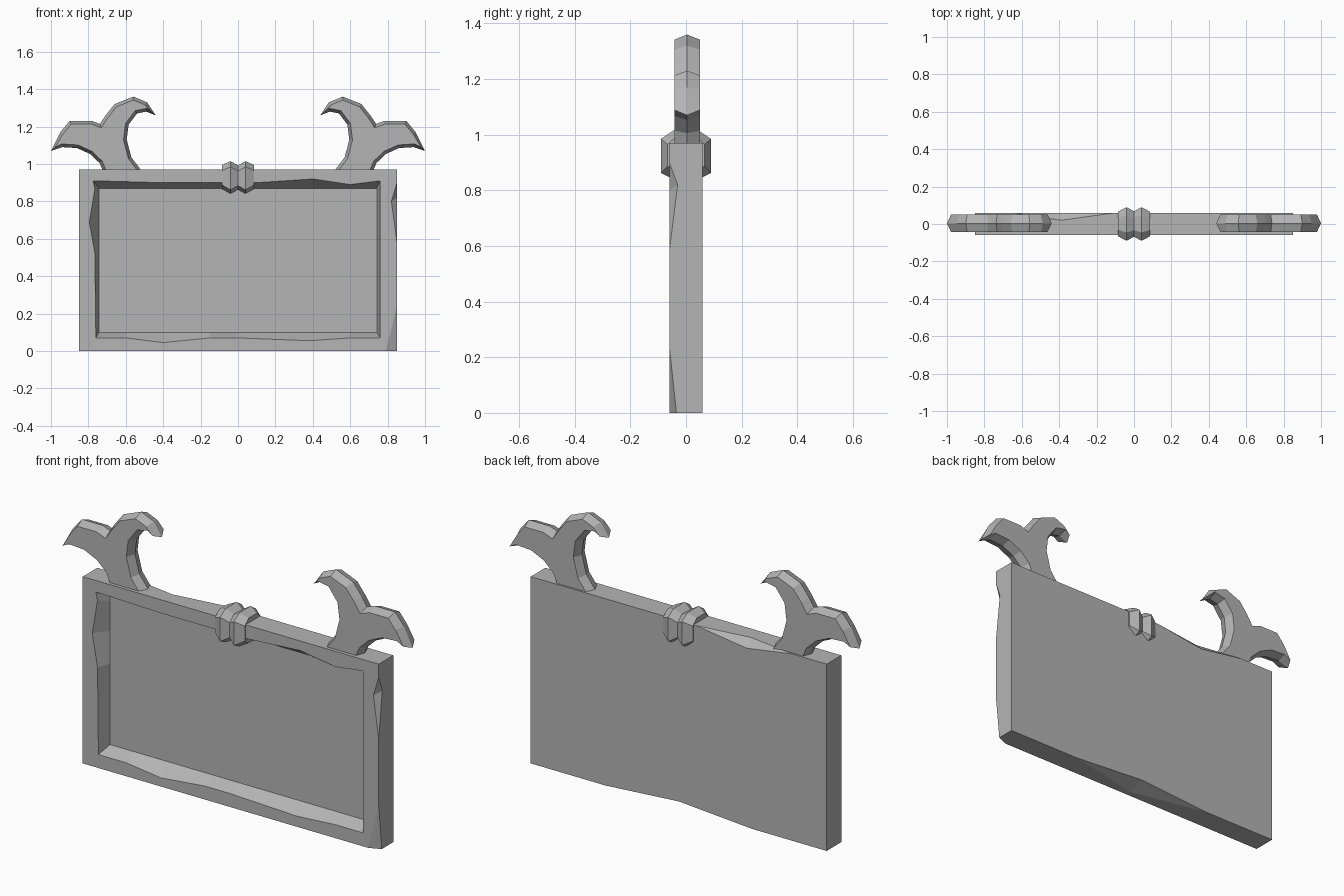
import bpy
import bmesh
from mathutils import Vector

if "Cube" in bpy.data.objects:
    bpy.data.objects.remove(bpy.data.objects["Cube"])

STONE = (0.46, 0.46, 0.46, 1)
stone = bpy.data.materials.new("grey stone")
stone.use_nodes = True
stone.diffuse_color = STONE
stone.node_tree.nodes["Principled BSDF"].inputs["Base Color"].default_value = STONE


def finish(bm, name):
    bmesh.ops.recalc_face_normals(bm, faces=bm.faces)
    mesh = bpy.data.meshes.new(name)
    bm.to_mesh(mesh)
    bm.free()
    mesh.materials.append(stone)
    obj = bpy.data.objects.new(name, mesh)
    bpy.context.collection.objects.link(obj)
    return obj


def loft(name, rings):
    """Skin a list of equally long point rings and cap both ends."""
    bm = bmesh.new()
    loops = [[bm.verts.new(p) for p in ring] for ring in rings]
    for a, b in zip(loops, loops[1:]):
        for i in range(len(a)):
            j = (i + 1) % len(a)
            bm.faces.new((a[i], a[j], b[j], b[i]))
    bm.faces.new(loops[0])
    bm.faces.new(loops[-1])
    return finish(bm, name)


def hull(name, points):
    bm = bmesh.new()
    for p in points:
        bm.verts.new(p)
    bmesh.ops.convex_hull(bm, input=bm.verts[:])
    return finish(bm, name)


def cut(target, cutter):
    cutter.hide_render = True
    mod = target.modifiers.new("cut", "BOOLEAN")
    mod.operation = "DIFFERENCE"
    mod.solver = "EXACT"
    mod.object = cutter
    bpy.context.view_layer.objects.active = target
    bpy.ops.object.modifier_apply(modifier=mod.name)
    bpy.data.objects.remove(cutter)


def at_depth(outline, y):
    return [(x, y, z) for x, z in outline]


def inset(outline, d):
    """Move a counter-clockwise outline inwards with clamped mitres."""
    pts = [Vector(p) for p in outline]
    out = []
    for i, p in enumerate(pts):
        e1 = (p - pts[i - 1]).normalized()
        e2 = (pts[(i + 1) % len(pts)] - p).normalized()
        n1, n2 = Vector((-e1.y, e1.x)), Vector((-e2.y, e2.x))
        m = (n1 + n2).normalized()
        out.append(p + m * d / max(m.dot(n1), 0.6))
    return out


# Board: thick slab
W, T, H = 0.85, 0.06, 0.97
slab = [(-W, 0), (W, 0), (W, H), (-W, H)]
board = loft("board", [at_depth(slab, -T), at_depth(slab, T)])

# Recessed panel with worn, uneven rim
rim = [(-.76, .07), (-.6, .07), (-.4, .045), (-.15, .07), (0, .07), (.38, .055),
       (.6, .07), (.76, .07), (.76, .5), (.76, .91), (.6, .89), (.4, .92), (.1, .9),
       (-.4, .9), (-.775, .91), (-.765, .87), (-.795, .69), (-.765, .52)]
floor = [(max(-.742, min(.742, x)), .1 if z < .2 else .87 if z > .88 else min(z, .84))
         for x, z in rim]
cut(board, loft("recess_cutter",
                [at_depth(rim, -0.1), at_depth(rim, -T), at_depth(floor, 0.01)]))

# Chipped edges
chips = [
    [(W, -T, .9), (W, -T, .58), (.82, -T, .8), (W, -.03, .82), (.95, -.16, .78)],
    [(W, -T, .24), (W, -T, -.04), (.78, -T, -.04), (W, -.03, -.04), (.95, -.16, 0)],
    [(-.1, T, H), (-.65, T, H), (-.39, .02, H), (-.39, T, .93), (-.39, .16, 1.07)],
    [(-.42, T, 0), (.42, T, 0), (0, T, .03), (0, -.03, 0), (0, .16, -.1)],
]
for points in chips:
    cut(board, hull("chip_cutter", points))

# Centre clasp: two bevelled rolls wrapped over the top edge
clasp = []
for x, y, low, high in [(-.085, .066, .865, .995), (-.04, .09, .84, 1.015),
                        (0, .068, .862, .992), (.04, .09, .84, 1.015),
                        (.085, .066, .865, .995)]:
    half = [(y * .5, low), (y, low + .022), (y, high - .03), (y * .5, high)]
    ring = half + [(-a, z) for a, z in reversed(half)]
    clasp.append([(x, a, z) for a, z in ring])
loft("centre_clasp", clasp)

# Forked leaf ornaments on both top corners
LEAF = [(.515, .945), (.715, .945), (.74, 1.005), (.79, 1.053), (.86, 1.085),
        (.94, 1.09), (1, 1.07), (.95, 1.17), (.9, 1.23), (.78, 1.23), (.738, 1.214),
        (.71, 1.257), (.66, 1.32), (.56, 1.36), (.487, 1.33), (.44, 1.26),
        (.49, 1.28), (.54, 1.27), (.585, 1.21), (.595, 1.13), (.57, 1.035), (.52, .97)]
GROOVE = [(.56, 1.3), (.62, 1.235), (.647, 1.155), (.63, 1.075), (.594, 1.0),
          (.695, .99), (.727, 1.064), (.79, 1.128), (.914, 1.155), (.845, 1.2),
          (.765, 1.198), (.717, 1.15), (.7, 1.225), (.652, 1.283)]
for side, label in ((1, "left"), (-1, "right")):
    def place(outline):
        return [(side * x, z) for x, z in outline]
    face = place(inset(LEAF, 0.017))
    leaf = loft(label + "_leaf", [at_depth(face, -.042), at_depth(place(LEAF), .004),
                                  at_depth(face, .05)])
    # Sunken groove on the front
    cut(leaf, loft("groove_cutter", [at_depth(place(GROOVE), -.1),
                                     at_depth(place(GROOVE), -.042),
                                     at_depth(place(inset(GROOVE[::-1], 0.006)), -.022)]))
